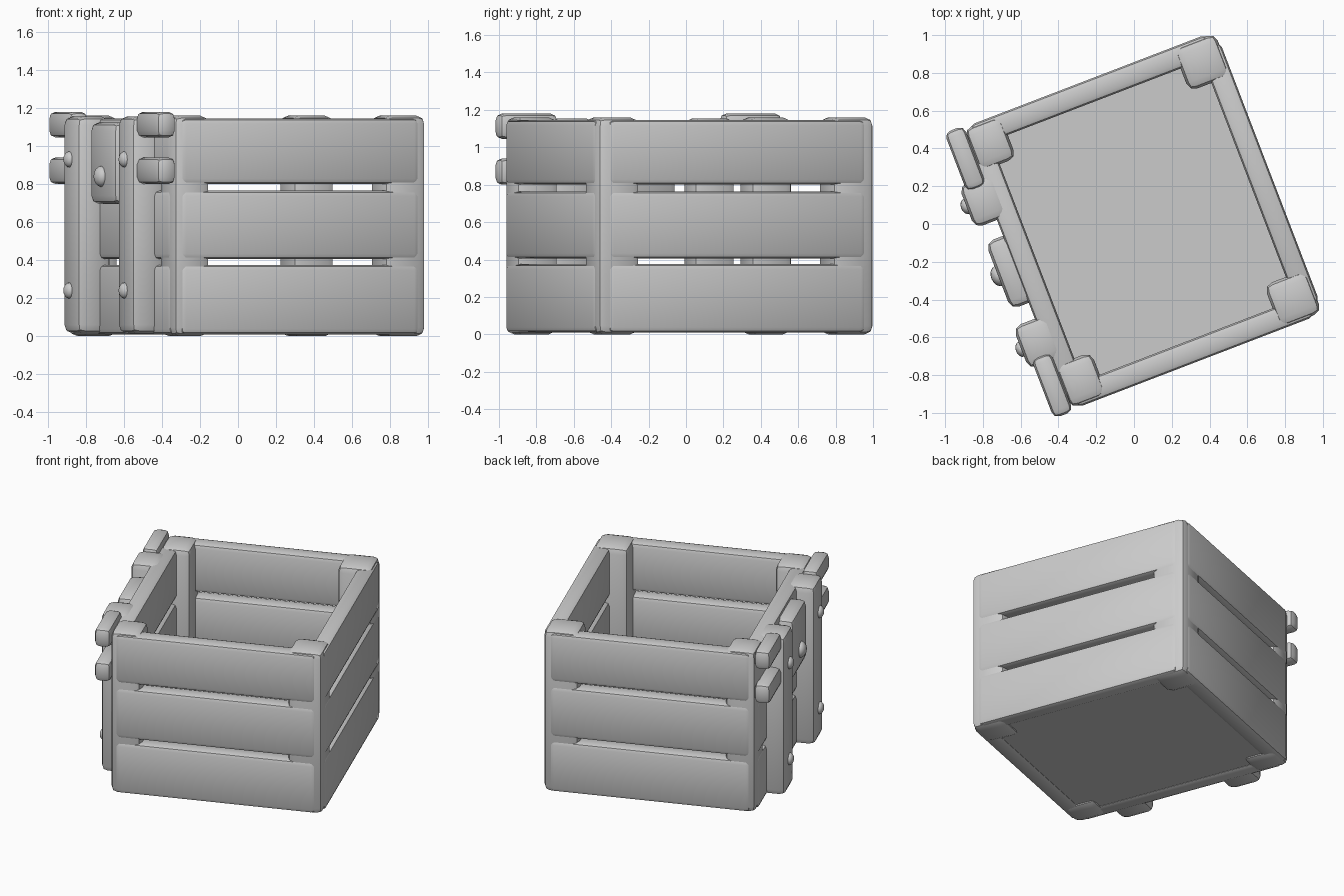
import bpy
import bmesh
import math
from mathutils import Matrix, Vector

if "Cube" in bpy.data.objects:
    bpy.data.objects.remove(bpy.data.objects["Cube"], do_unlink=True)

# The crate is laid out square to the axes, then turned about z
TURN = Matrix.Rotation(math.radians(21), 4, "Z")

# Outer and inner faces of the walls, before turning
LEFT, RIGHT, DEPTH, WALL = -0.67, 0.77, 0.80, 0.12

grey = bpy.data.materials.new("plain grey")
grey.use_nodes = True
grey.diffuse_color = (0.6, 0.6, 0.6, 1)
grey.node_tree.nodes["Principled BSDF"].inputs["Base Color"].default_value = (0.6, 0.6, 0.6, 1)


def finish(name, bm, angle):
    bmesh.ops.transform(bm, matrix=TURN, verts=bm.verts)
    mesh = bpy.data.meshes.new(name)
    bm.to_mesh(mesh)
    bm.free()
    mesh.materials.append(grey)
    obj = bpy.data.objects.new(name, mesh)
    bpy.context.collection.objects.link(obj)
    bpy.ops.object.select_all(action="DESELECT")
    obj.select_set(True)
    bpy.context.view_layer.objects.active = obj
    bpy.ops.object.shade_smooth_by_angle(angle=math.radians(angle))


def block(name, x, y, z, bevel, segments=2):
    """Rounded box between pairs of x, y and z limits."""
    low, high = (Vector(c) for c in zip(sorted(x), sorted(y), sorted(z)))
    bm = bmesh.new()
    bmesh.ops.create_cube(bm, size=1)
    size = Matrix.Diagonal((high - low).to_4d())
    bmesh.ops.transform(bm, matrix=Matrix.Translation((low + high) / 2) @ size, verts=bm.verts)
    if bevel:
        bmesh.ops.bevel(bm, geom=bm.edges[:], offset=bevel, segments=segments,
                        profile=0.5, affect="EDGES", clamp_overlap=True)
    finish(name, bm, 40)


def rivet(name, x, y, z, radius):
    """Domed stud on the left-hand face of a strap."""
    bm = bmesh.new()
    bmesh.ops.create_uvsphere(bm, u_segments=16, v_segments=8, radius=radius)
    shape = Matrix.Translation((x, y, z)) @ Matrix.Diagonal((0.7, 1, 1, 1))
    bmesh.ops.transform(bm, matrix=shape, verts=bm.verts)
    finish(name, bm, 60)


# Floor panel
block("floor", (LEFT + 0.08, RIGHT - 0.08), (-DEPTH + 0.08, DEPTH - 0.08), (0.02, 0.07), 0)

# Three planks on each wall
for row, z in enumerate([(0.01, 0.375), (0.405, 0.765), (0.80, 1.145)], 1):
    for wall, side in (("front", -1), ("back", 1)):
        block(f"{wall}_plank_{row}", (LEFT + 0.045, RIGHT - 0.055),
              (side * DEPTH, side * (DEPTH - WALL)), z, 0.028)
    for wall, outer, inner in (("right", RIGHT, RIGHT - WALL), ("left", LEFT, LEFT + WALL)):
        block(f"{wall}_plank_{row}", (outer, inner), (-DEPTH + 0.065, DEPTH - 0.065), z, 0.028)

# Corner posts, just inside the faces of the planks
for end, side in (("front", -1), ("back", 1)):
    y = (side * (DEPTH - 0.008), side * 0.55)
    block(f"{end}_left_post", (LEFT + 0.008, -0.455), y, (0, 1.16), 0.045)
    block(f"{end}_right_post", (RIGHT - 0.008, 0.525), y, (0, 1.16), 0.045)

    # Strap with two studs on the left wall
    block(f"{end}_strap", (-0.795, -0.60), (side * 0.28, side * 0.52), (0.015, 1.155), 0.045)
    for level, z in (("lower", 0.24), ("upper", 0.93)):
        rivet(f"{end}_{level}_rivet", -0.795, side * 0.405, z, 0.042)

    # Pair of hinge blocks beside the strap
    for level, z in (("lower", (0.80, 0.94)), ("upper", (1.045, 1.18))):
        block(f"{end}_{level}_hinge", (-0.765, -0.655), (side * 0.475, side * 0.81), z, 0.035)

# Central latch plate and its stud
block("latch_plate", (-0.77, -0.62), (-0.19, 0.19), (0.695, 1.125), 0.045)
rivet("latch_rivet", -0.77, 0, 0.84, 0.055)
